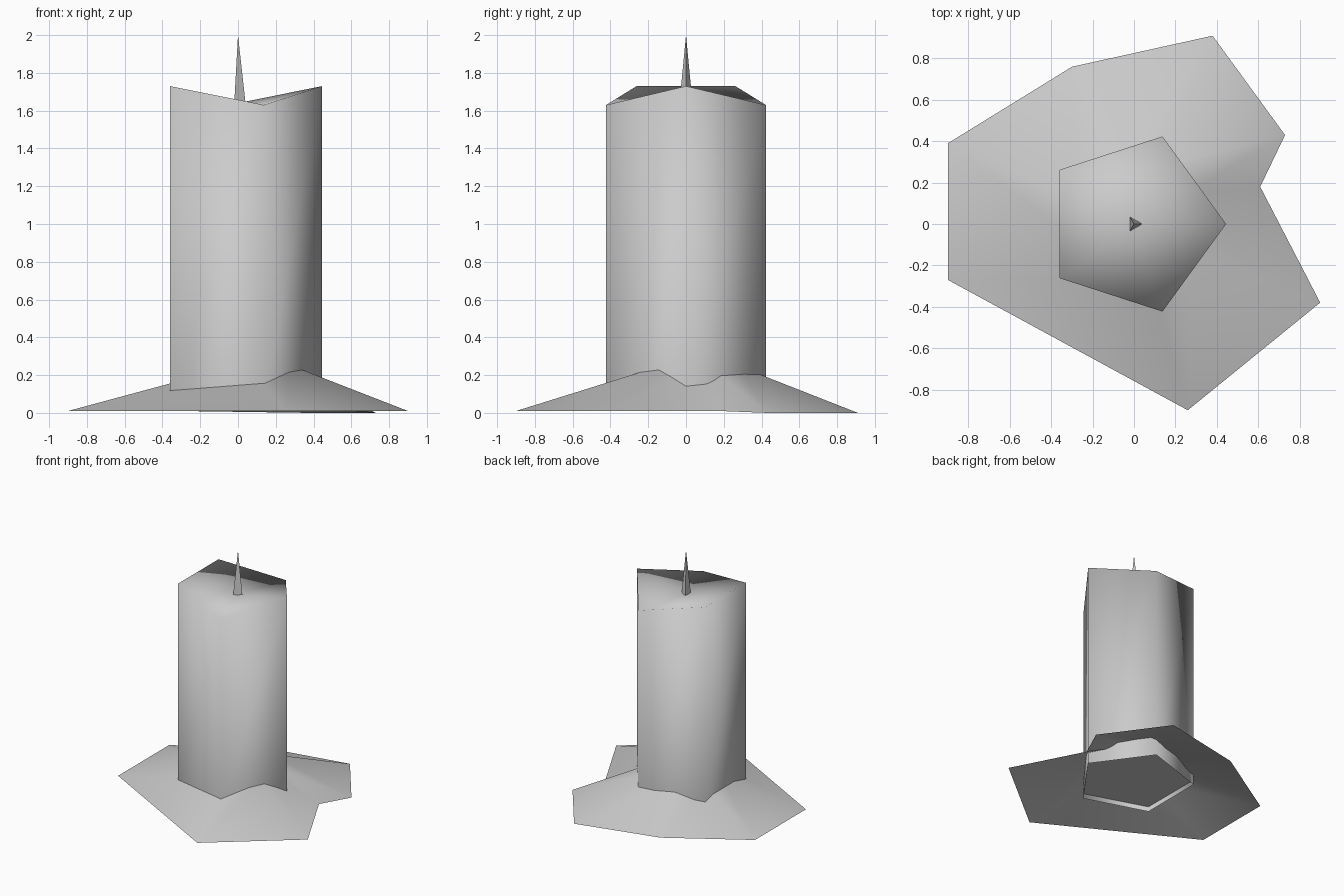
import bpy
import bmesh
from math import cos, sin, pi

cube = bpy.data.objects.get("Cube")
if cube:
    bpy.data.objects.remove(cube, do_unlink=True)

# One plain grey for everything
GREY = (0.6, 0.6, 0.6, 1.0)
wax = bpy.data.materials.new("wax_grey")
wax.use_nodes = True
wax.diffuse_color = GREY
wax.node_tree.nodes["Principled BSDF"].inputs["Base Color"].default_value = GREY


def ring(bm, points):
    return [bm.verts.new(p) for p in points]


def bridge(bm, low, high):
    for i in range(len(low)):
        j = (i + 1) % len(low)
        bm.faces.new((low[i], low[j], high[j], high[i]))


def fan(bm, loop, tip):
    apex = bm.verts.new(tip)
    for i in range(len(loop)):
        bm.faces.new((loop[i], loop[(i + 1) % len(loop)], apex))


def finish(bm, name, smooth):
    mesh = bpy.data.meshes.new(name)
    for face in bm.faces:
        face.smooth = smooth
    bm.to_mesh(mesh)
    bm.free()
    mesh.materials.append(wax)
    obj = bpy.data.objects.new(name, mesh)
    bpy.context.collection.objects.link(obj)
    return obj


def polygon(sides, radius, heights):
    return [(radius * cos(2 * pi * i / sides), radius * sin(2 * pi * i / sides), h)
            for i, h in enumerate(heights)]


# Candle body: five-sided, uneven melted rim, softly shaded with a dished top
bm = bmesh.new()
foot = ring(bm, polygon(5, 0.445, [0.05] * 5))
rim = ring(bm, polygon(5, 0.445, [1.73, 1.63, 1.73, 1.73, 1.63]))
bridge(bm, foot, rim)
fan(bm, rim, (0, 0, 1.64))
finish(bm, "candle_body", True)

# Flat underside, slightly recessed
bm = bmesh.new()
bm.faces.new(reversed(ring(bm, polygon(5, 0.445, [0.09] * 5))))
finish(bm, "candle_underside", False)

# Wick: thin three-sided spike
bm = bmesh.new()
base = ring(bm, polygon(3, 0.042, [1.62] * 3))
fan(bm, base, (0, 0, 2.0))
bm.faces.new(reversed(base))
finish(bm, "wick", False)

# Melted wax puddle: irregular sheet rising into the candle
# (x, y, outer height, height where it meets the inside of the candle)
PUDDLE = [
    (0.90, -0.38, 0.01, 0.255), (0.61, 0.18, 0.01, 0.26),
    (0.73, 0.43, 0.0, 0.24), (0.38, 0.91, 0.0, 0.25),
    (-0.30, 0.76, 0.01, 0.22), (-0.90, 0.39, 0.01, 0.18),
    (-0.90, -0.27, 0.01, 0.18), (0.26, -0.90, 0.01, 0.20),
]
bm = bmesh.new()
outer = ring(bm, [(x, y, low) for x, y, low, high in PUDDLE])
inner = ring(bm, [(x * 0.3, y * 0.3, high) for x, y, low, high in PUDDLE])
bridge(bm, outer, inner)
finish(bm, "wax_puddle", True)
